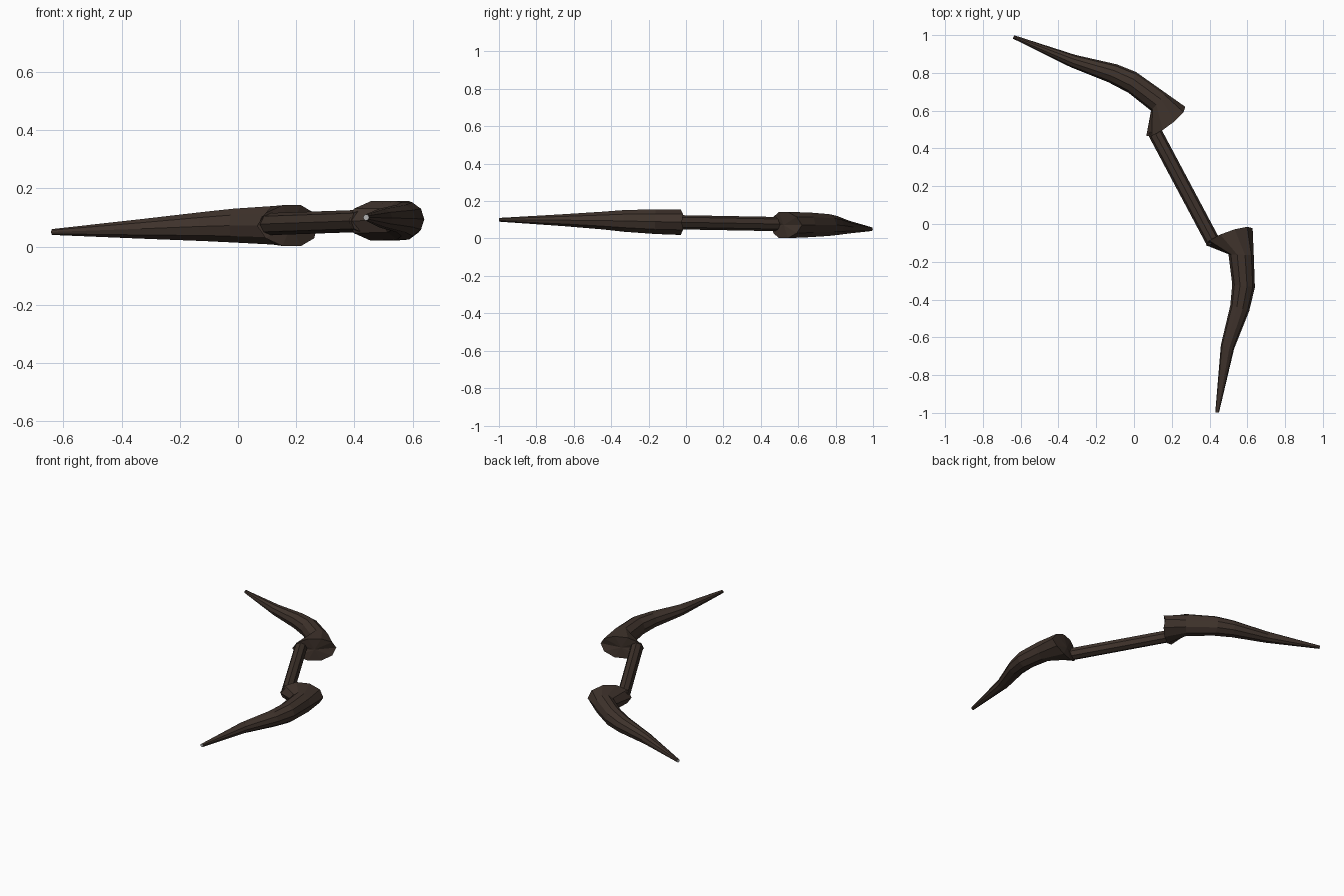
import bpy, bmesh, math
from mathutils import Vector

if "Cube" in bpy.data.objects:
    bpy.data.objects.remove(bpy.data.objects["Cube"])

SIDES = 10


def material(name, rgb):
    m = bpy.data.materials.new(name)
    m.diffuse_color = (*rgb, 1)
    m.use_nodes = True
    m.node_tree.nodes["Principled BSDF"].inputs["Base Color"].default_value = m.diffuse_color
    return m


brown = material("dark_brown", (0.05, 0.033, 0.025))
grey = material("pale_grey", (0.45, 0.45, 0.45))


def finish(bm, name):
    bmesh.ops.recalc_face_normals(bm, faces=bm.faces)
    me = bpy.data.meshes.new(name)
    bm.to_mesh(me)
    bm.free()
    me.materials.append(brown)
    me.materials.append(grey)
    bpy.context.collection.objects.link(bpy.data.objects.new(name, me))


def horn(name, sections, bulge):
    """Loft rings given as (outer x, y, inner x, y, centre z, half height)."""
    bm = bmesh.new()
    rings, centre = [], None
    for n, (ox, oy, ix, iy, z, h) in enumerate(sections):
        previous = centre
        centre = Vector(((ox + ix) / 2, (oy + iy) / 2, z))
        half = Vector(((ox - ix) / 2, (oy - iy) / 2, 0))
        push = Vector()
        if n == len(sections) - 1:      # flared butt end swells outwards
            push = Vector((-half.y, half.x, 0)).normalized() * bulge
            if push.dot(centre - previous) < 0:
                push = -push
        ring = []
        for k in range(SIDES):
            a = math.tau * k / SIDES
            s = math.sin(a)
            up = Vector((0, 0, h * s / math.sin(math.radians(72))))
            ring.append(bm.verts.new(centre + half * math.cos(a) + up + push * abs(s)))
        rings.append(ring)
    for r, q in zip(rings, rings[1:]):
        for k in range(SIDES):
            j = (k + 1) % SIDES
            bm.faces.new((r[k], r[j], q[j], q[k]))
    # pale tip cap and fanned butt cap
    bm.faces.new(rings[0]).material_index = 1
    hub = bm.verts.new(centre + push * 0.9)
    for k in range(SIDES):
        bm.faces.new((rings[-1][k], rings[-1][(k + 1) % SIDES], hub))
    finish(bm, name)


# curved horn limbs, tip to butt
horn("upper_horn", [
    (-.634, .999, -.642, .982, .050, .010),
    (-.310, .895, -.335, .830, .061, .034),
    (-.090, .845, -.135, .750, .069, .050),
    (.010, .805, -.030, .695, .072, .058),
    (.170, .692, .090, .600, .073, .066),
    (.272, .620, .065, .465, .072, .070)], .028)
horn("lower_horn", [
    (.450, -.998, .430, -.999, .100, .010),
    (.530, -.660, .460, -.640, .098, .032),
    (.610, -.460, .510, -.430, .096, .047),
    (.640, -.335, .520, -.320, .094, .058),
    (.634, -.165, .500, -.160, .090, .066),
    (.628, -.022, .380, -.112, .088, .068)], .028)

# straight grip rod between the horns
a, b = Vector((.105, .495, .077)), Vector((.422, -.10, .088))
bm = bmesh.new()
bmesh.ops.create_cone(bm, cap_ends=True, segments=8, radius1=.038, radius2=.038,
                      depth=(b - a).length)
turn = (b - a).to_track_quat('Z', 'Y').to_matrix()
for v in bm.verts:
    v.co = turn @ v.co + (a + b) / 2
finish(bm, "grip_rod")
